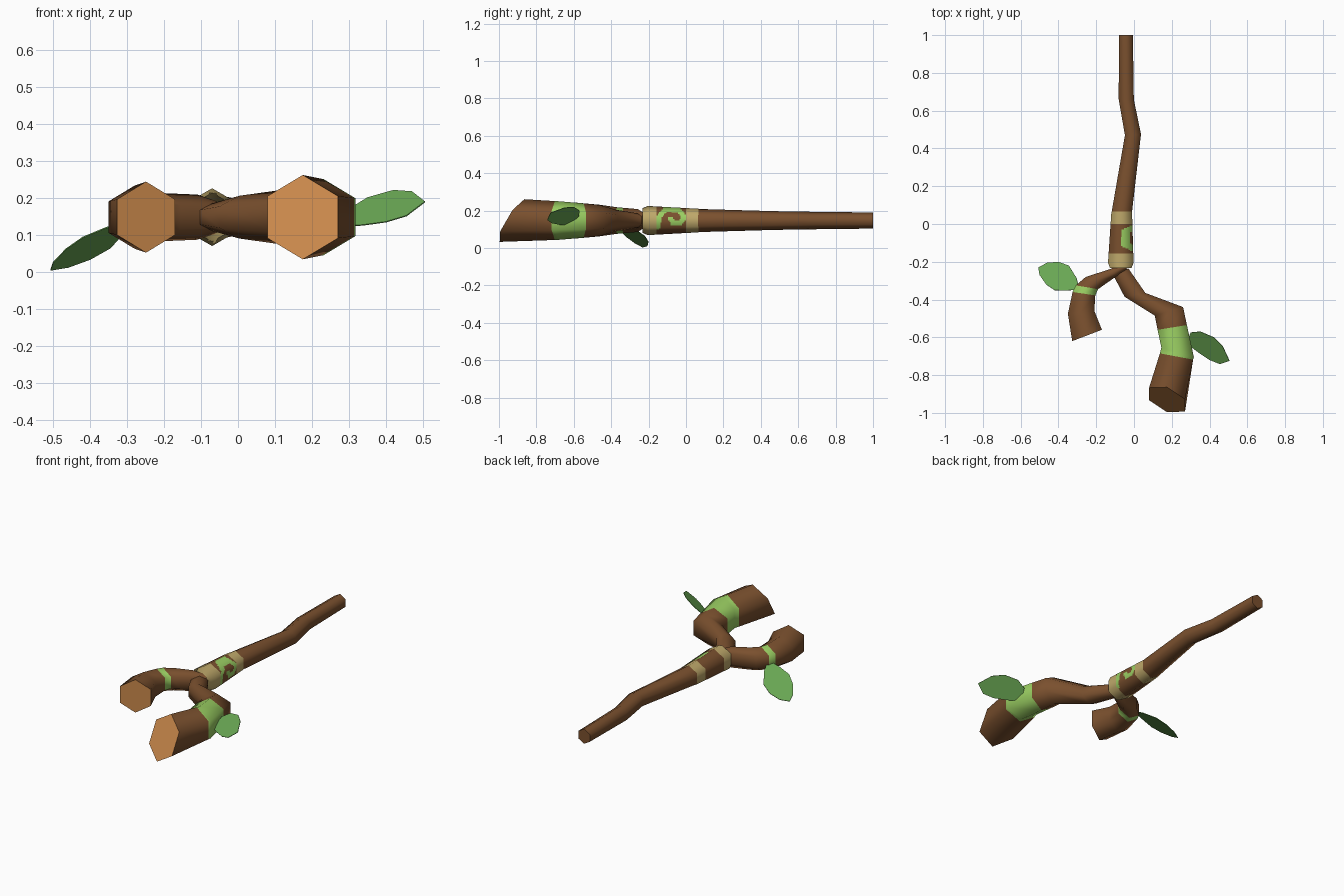
import bpy, bmesh, math
from mathutils import Vector

if "Cube" in bpy.data.objects:
    bpy.data.objects.remove(bpy.data.objects["Cube"])


def material(name, r, g, b):
    m = bpy.data.materials.new(name)
    lin = [(c / 255 / 12.92) if c < 11 else ((c / 255 + 0.055) / 1.055) ** 2.4 for c in (r, g, b)]
    m.diffuse_color = (*lin, 1)
    m.use_nodes = True
    m.node_tree.nodes["Principled BSDF"].inputs["Base Color"].default_value = m.diffuse_color
    return m


BARK = material("bark brown", 122, 80, 46)
WOOD = material("cut wood", 200, 135, 74)
MOSS = material("light green", 154, 206, 98)
TAN = material("tan binding", 190, 168, 106)
LEAF = material("leaf green", 106, 168, 84)
LEAF_DARK = material("dark leaf green", 84, 136, 66)
ZC = 0.147  # height of the wood's centre line


def ring_point(ring, ang):
    """Point on a hexagonal section: ring = (left x, left y, right x, right y, z radius, tilt)"""
    ax, ay, bx, by, rz, tilt = ring
    i = math.floor(ang / 60 + 1e-6)
    f = ang / 60 - i
    def corner(j):
        t = math.radians(90 + 60 * j)
        c, s = math.cos(t) / math.cos(math.pi / 6), math.sin(t)
        return Vector(((ax + bx) / 2 + c * (bx - ax) / 2,
                       (ay + by) / 2 + c * (by - ay) / 2 + s * tilt, ZC + s * rz))
    return corner(i).lerp(corner(i + 1), f)


def tube(name, rings, mats, rule, caps, per_side=1):
    """Skin hexagonal rings; rule(segment, centre) and caps give material slots."""
    bm = bmesh.new()
    n = 6 * per_side
    loops = [[bm.verts.new(ring_point(r, 360 * k / n)) for k in range(n)] for r in rings]
    for s in range(len(rings) - 1):
        for k in range(n):
            j = (k + 1) % n
            f = bm.faces.new((loops[s][k], loops[s][j], loops[s + 1][j], loops[s + 1][k]))
            f.material_index = rule(s, f.calc_center_median())
            f.smooth = True
    for loop, slot in zip((loops[0], loops[-1]), caps):
        f = bm.faces.new(loop)
        f.material_index = slot
        for e in f.edges:
            e.smooth = False
    bmesh.ops.recalc_face_normals(bm, faces=bm.faces)
    me = bpy.data.meshes.new(name)
    bm.to_mesh(me)
    bm.free()
    for m in mats:
        me.materials.append(m)
    ob = bpy.data.objects.new(name, me)
    bpy.context.collection.objects.link(ob)
    return ob


# Long crooked handle
tube("handle", [
    (-0.080, 1.00, -0.006, 1.00, 0.043, 0),
    (-0.081, 0.66, -0.001, 0.66, 0.047, 0),
    (-0.048, 0.47, 0.037, 0.475, 0.050, 0),
    (-0.119, 0.06, -0.011, 0.06, 0.062, 0)],
    [BARK], lambda s, c: 0, (0, 0))

# Bound grip: tan bindings at both ends, painted swirl on the right side
SWIRL = [(-0.15, 0.115), (-0.145, 0.165), (-0.11, 0.205), (-0.04, 0.205), (-0.01, 0.165),
         (-0.03, 0.135), (-0.07, 0.135), (-0.08, 0.155)]


def near_swirl(p):
    for a, b in zip(SWIRL, SWIRL[1:]):
        a, b = Vector(a), Vector(b)
        t = max(0, min(1, (p - a).dot(b - a) / (b - a).length_squared))
        if (p - a.lerp(b, t)).length < 0.014:
            return True
    return False


def grip_rule(s, c):
    if c.y > 0.0 or c.y < -0.155:
        return 1
    if c.x > -0.07 and near_swirl(Vector((c.y, c.z))):
        return 2
    return 0


grip_rings = []
for i in range(41):
    t = i / 40
    cx, r = -0.065 - 0.005 * t, 0.063 + 0.015 * t
    hw = r * math.cos(math.pi / 6)
    y = 0.067 - 0.272 * t
    grip_rings.append((cx - hw, y, cx + hw, y, r, 0))
grip_rings.append((-0.127, -0.233, -0.013, -0.233, 0.066, 0))
grip = tube("bound_grip", grip_rings, [BARK, TAN, MOSS], grip_rule, (1, 1), 8)
# round shading like the rest of the wood
grip.data.normals_split_custom_set_from_vertices(
    [Vector((v.co.x + 0.068, 0, v.co.z - ZC)).normalized() for v in grip.data.vertices])

# Right branch, large, with a green band and a slanted cut
tube("right_branch", [
    (-0.105, -0.28, -0.03, -0.235, 0.038, 0),
    (-0.050, -0.385, 0.06, -0.365, 0.058, 0),
    (0.110, -0.485, 0.26, -0.44, 0.083, 0),
    (0.125, -0.56, 0.28, -0.535, 0.092, 0),
    (0.145, -0.655, 0.317, -0.705, 0.103, 0),
    (0.137, -0.685, 0.313, -0.718, 0.104, 0),
    (0.080, -0.90, 0.27, -0.96, 0.114, 0.066)],
    [BARK, WOOD, MOSS], lambda s, c: 2 if s in (3, 4) else 0, (0, 1))

# Left branch, small, with a narrow green band
tube("left_branch", [
    (-0.060, -0.21, -0.035, -0.24, 0.040, 0),
    (-0.130, -0.24, -0.09, -0.275, 0.061, 0),
    (-0.255, -0.28, -0.155, -0.32, 0.065, 0),
    (-0.308, -0.325, -0.19, -0.345, 0.068, 0),
    (-0.325, -0.36, -0.205, -0.378, 0.071, 0),
    (-0.350, -0.475, -0.21, -0.46, 0.085, 0),
    (-0.327, -0.62, -0.17, -0.56, 0.096, 0)],
    [BARK, WOOD, MOSS], lambda s, c: 2 if s == 3 else 0, (0, 1))


# Leaves: flat outlines lying in a sloped plane
def leaf(name, outline, origin, slope, mat):
    bm = bmesh.new()
    ox, oy, oz = origin
    f = bm.faces.new([bm.verts.new((x, y, oz + slope[0] * (x - ox) + slope[1] * (y - oy)))
                      for x, y in outline])
    f.normal_update()
    if f.normal.z < 0:
        f.normal_flip()
    me = bpy.data.meshes.new(name)
    bm.to_mesh(me)
    bm.free()
    me.materials.append(mat)
    ob = bpy.data.objects.new(name, me)
    bpy.context.collection.objects.link(ob)
    mod = ob.modifiers.new("thickness", "SOLIDIFY")
    mod.thickness = 0.003


leaf("left_leaf", [(-0.29, -0.345), (-0.305, -0.285), (-0.345, -0.22), (-0.40, -0.20),
                   (-0.46, -0.205), (-0.507, -0.23), (-0.50, -0.27), (-0.465, -0.32),
                   (-0.42, -0.35), (-0.36, -0.352)],
     (-0.505, -0.23, 0.006), (0.40, -0.45), LEAF)
leaf("right_leaf", [(0.28, -0.62), (0.30, -0.575), (0.35, -0.57), (0.42, -0.60), (0.47, -0.65),
                    (0.505, -0.725), (0.455, -0.742), (0.40, -0.72), (0.34, -0.68), (0.30, -0.65)],
     (0.34, -0.68, 0.127), (0.55, 0.62), LEAF)
bpy.data.materials.remove(LEAF_DARK)
